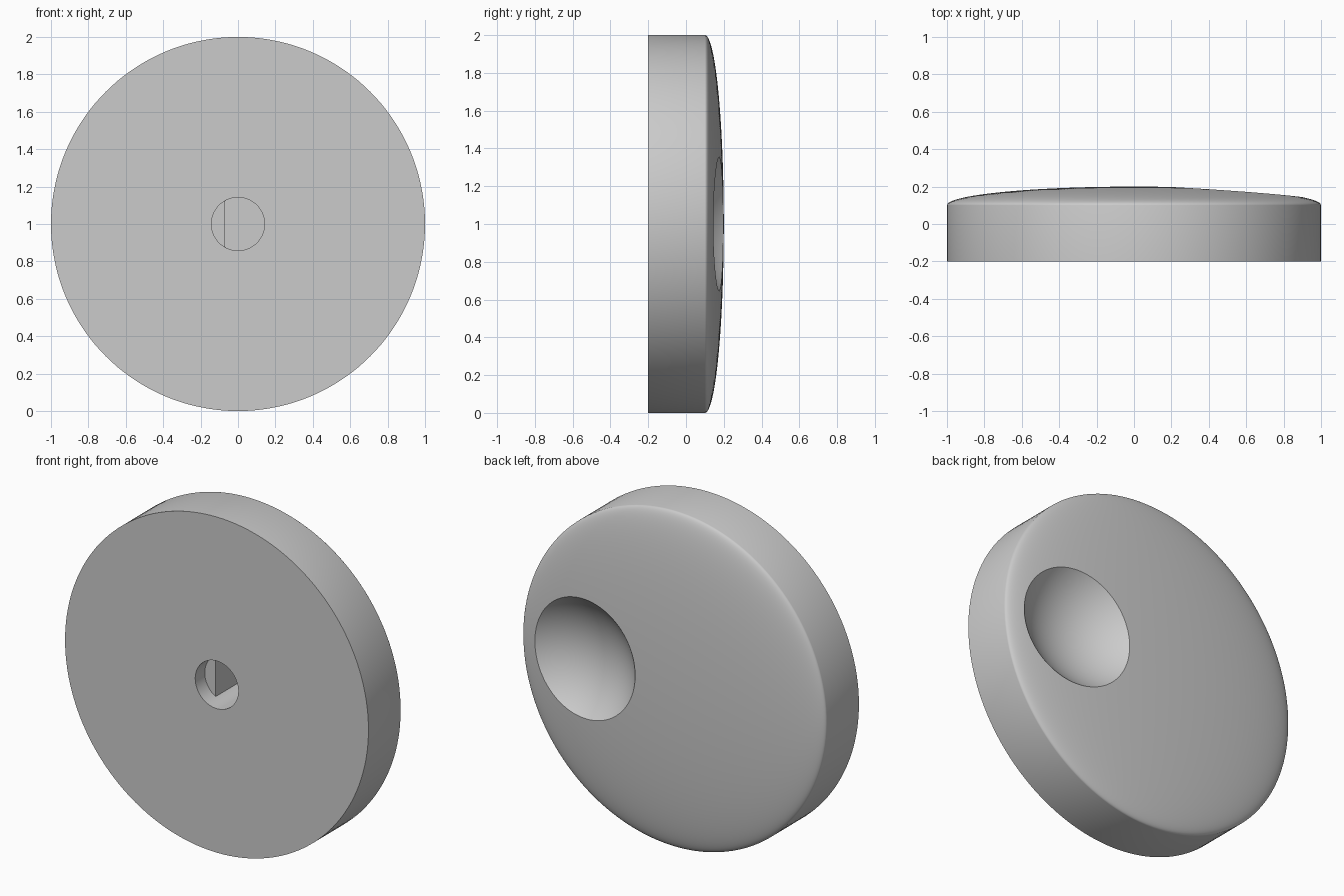
import bpy, bmesh
from math import sin, cos, pi, radians

cube = bpy.data.objects.get("Cube")
if cube:
    bpy.data.objects.remove(cube, do_unlink=True)

SEG = 144

grey = bpy.data.materials.new("light_grey")
grey.use_nodes = True
grey.diffuse_color = (0.6, 0.6, 0.6, 1)
grey.node_tree.nodes["Principled BSDF"].inputs["Base Color"].default_value = (0.6, 0.6, 0.6, 1)


def loft(name, rings):
    """Skin rings given as (radius, y, smallest x) around the y axis."""
    bm = bmesh.new()
    loops = []
    for r, y, min_x in rings:
        angles = [2 * pi * i / SEG for i in range(SEG)]
        loops.append([bm.verts.new((max(r * cos(a), min_x), y, 1 + r * sin(a))) for a in angles])
    for a, b in zip(loops, loops[1:]):
        for i in range(SEG):
            j = (i + 1) % SEG
            bm.faces.new((a[i], a[j], b[j], b[i]))
    bm.faces.new(loops[0])
    bm.faces.new(loops[-1])
    bmesh.ops.remove_doubles(bm, verts=bm.verts, dist=1e-5)
    bmesh.ops.recalc_face_normals(bm, faces=bm.faces)
    mesh = bpy.data.meshes.new(name)
    bm.to_mesh(mesh)
    bm.free()
    mesh.materials.append(grey)
    obj = bpy.data.objects.new(name, mesh)
    bpy.context.collection.objects.link(obj)
    return obj


def cut(obj, cutter):
    """Subtract the cutter for good, then remove it."""
    cutter.hide_render = True
    mod = obj.modifiers.new("cut", "BOOLEAN")
    mod.operation = "DIFFERENCE"
    mod.solver = "EXACT"
    mod.object = cutter
    bpy.context.view_layer.objects.active = obj
    bpy.ops.object.modifier_apply(modifier=mod.name)
    bpy.data.objects.remove(cutter, do_unlink=True)


# Round knob body: straight wall, then a shallow elliptical dome at the back
STEPS = 32
dome = [(cos(pi / 2 * i / STEPS), 0.1 + 0.1 * sin(pi / 2 * i / STEPS), -9) for i in range(STEPS)]
knob = loft("dial_knob", [(1, -0.2, -9)] + dome + [(0, 0.2, -9)])

# Shaft socket: round mouth stepping down to a D-shaped bore
FLAT = -0.07
socket = loft("socket_cutter", [(0.142, -0.3, -9), (0.142, -0.11, -9),
                                (0.142, -0.11, FLAT), (0.142, 0.1, FLAT)])
cut(knob, socket)

# Finger dimple scooped from the dome
bpy.ops.mesh.primitive_uv_sphere_add(segments=128, ring_count=64, radius=0.5,
                                     location=(0.573, 0.527, 1))
dimple = bpy.context.object
dimple.name = "dimple_cutter"
dimple.data.materials.append(grey)
cut(knob, dimple)

bpy.ops.object.select_all(action="DESELECT")
knob.select_set(True)
bpy.context.view_layer.objects.active = knob
bpy.ops.object.shade_smooth_by_angle(angle=radians(28))
